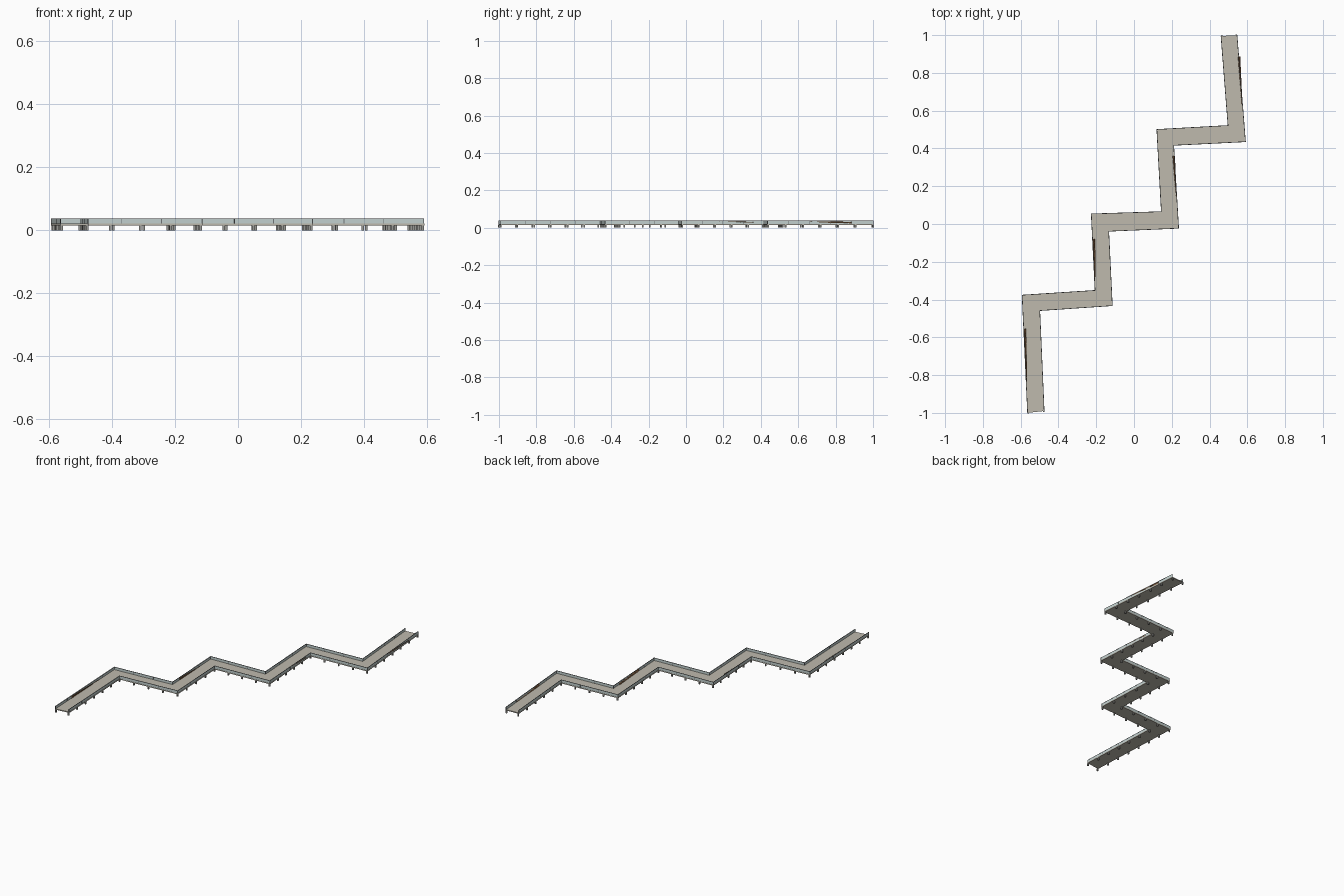
import bpy, bmesh, math
from mathutils import Vector

if "Cube" in bpy.data.objects:
    bpy.data.objects.remove(bpy.data.objects["Cube"])

# Zigzag deck outline: right side runs north to south, left side runs north to south
RIGHT = [(0.547, 1.0), (0.592, 0.434), (0.212, 0.415), (0.238, -0.024),
         (-0.132, -0.04), (-0.113, -0.434), (-0.497, -0.46), (-0.474, -0.99)]
LEFT = [(0.459, 0.995), (0.496, 0.523), (0.119, 0.502), (0.143, 0.067),
        (-0.228, 0.055), (-0.208, -0.35), (-0.594, -0.375), (-0.565, -1.0)]
DECK_LOW, DECK_TOP, RAIL_TOP = 0.0155, 0.021, 0.038


def material(name, rgb):
    m = bpy.data.materials.new(name)
    m.diffuse_color = (*rgb, 1)
    m.use_nodes = True
    m.node_tree.nodes["Principled BSDF"].inputs["Base Color"].default_value = m.diffuse_color
    return m


CONCRETE = material("warm_concrete", (0.52, 0.49, 0.42))
GLASS = material("pale_glass", (0.55, 0.64, 0.63))
STEEL = material("dark_steel", (0.16, 0.17, 0.18))
LEG = material("leg_steel", (0.33, 0.33, 0.31))
WOOD = material("bench_wood", (0.22, 0.11, 0.05))


def finish(bm, name, mat):
    bmesh.ops.recalc_face_normals(bm, faces=bm.faces)
    me = bpy.data.meshes.new(name)
    bm.to_mesh(me)
    bm.free()
    me.materials.append(mat)
    ob = bpy.data.objects.new(name, me)
    bpy.context.collection.objects.link(ob)
    return ob


def hexa(bm, a, b):
    """Closed bar between two four-point end sections."""
    va, vb = [bm.verts.new(p) for p in a], [bm.verts.new(p) for p in b]
    bm.faces.new(va)
    bm.faces.new(vb[::-1])
    for i in range(4):
        j = (i + 1) % 4
        bm.faces.new((va[i], vb[i], vb[j], va[j]))


def wall(bm, p, q, z0, z1, t):
    """Upright box of thickness t running from p to q."""
    p, q = Vector(p), Vector(q)
    n = (q - p).normalized().orthogonal() * t / 2
    sec = lambda c: [(*(c - n), z0), (*(c + n), z0), (*(c + n), z1), (*(c - n), z1)]
    hexa(bm, sec(p), sec(q))


def inset(path, d):
    """Shift a side path by d to the left of its direction, with mitred corners."""
    pts = [Vector(p) for p in path]
    dirs = [(b - a).normalized() for a, b in zip(pts, pts[1:])]
    out = []
    for i, p in enumerate(pts):
        n0 = dirs[max(i - 1, 0)].orthogonal()
        n1 = dirs[min(i, len(dirs) - 1)].orthogonal()
        m = (n0 + n1).normalized()
        out.append(p + m * d / m.dot(n1))
    return out


# Deck slab
bm = bmesh.new()
for i in range(len(RIGHT) - 1):
    quad = [RIGHT[i], RIGHT[i + 1], LEFT[i + 1], LEFT[i]]
    bm.faces.new([bm.verts.new((*p, DECK_LOW)) for p in quad])
bmesh.ops.remove_doubles(bm, verts=bm.verts, dist=1e-5)
ext = bmesh.ops.extrude_face_region(bm, geom=bm.faces[:])
tops = [g for g in ext["geom"] if isinstance(g, bmesh.types.BMVert)]
bmesh.ops.translate(bm, verts=tops, vec=(0, 0, DECK_TOP - DECK_LOW))
finish(bm, "deck", CONCRETE)

# Railings and support legs on both sides
for side, path in (("right", RIGHT), ("left", LEFT)):
    sign = -1 if side == "right" else 1
    rail, foot = inset(path, sign * 0.002), inset(path, sign * 0.005)
    glass, posts, legs = bmesh.new(), bmesh.new(), bmesh.new()
    for (a, b), (fa, fb) in zip(zip(rail, rail[1:]), zip(foot, foot[1:])):
        wall(glass, a, b, DECK_TOP, RAIL_TOP - 0.001, 0.0015)
        wall(posts, a, b, RAIL_TOP - 0.0015, RAIL_TOP, 0.003)
        d = (b - a).normalized()
        count = max(3, round((b - a).length / 0.125))
        for k in range(count + 1):
            c = a.lerp(b, k / count)
            wall(posts, c - d * 0.0012, c + d * 0.0012, DECK_LOW, RAIL_TOP, 0.003)
        count = round((b - a).length / 0.09)
        for k in range(count + 1):
            c = fa.lerp(fb, k / count)
            wall(legs, c - d * 0.004, c + d * 0.004, 0, DECK_LOW, 0.008)
    finish(glass, side + "_glass_panels", GLASS)
    finish(posts, side + "_rail_and_posts", STEEL)
    finish(legs, side + "_legs", LEG)

# Twisted slatted benches: upright back at one end, low seat at the other
BENCHES = [((0.551, 0.885), (0.572, 0.63), 1), ((0.205, 0.36), (0.224, 0.145), 1),
           ((-0.217, -0.08), (-0.207, -0.28), 1), ((-0.583, -0.555), (-0.568, -0.835), 1)]
for n, (p, q, s) in enumerate(BENCHES):
    p, q = Vector(p), Vector(q)
    side = Vector((-(q - p).y, (q - p).x)).normalized() * s
    bm = bmesh.new()
    for k in range(5):
        def section(c, ang):
            u = Vector((*(side * math.cos(ang)), math.sin(ang)))
            w = Vector((*(-side * math.sin(ang)), math.cos(ang))) * 0.0012
            o = Vector((*c, DECK_TOP + 0.0015)) + u * k * 0.0028
            return [o - w, o + u * 0.0022 - w, o + u * 0.0022 + w, o + w]
        hexa(bm, section(p, math.radians(35)), section(q, math.radians(85)))
    finish(bm, f"bench_{n + 1}", WOOD)
